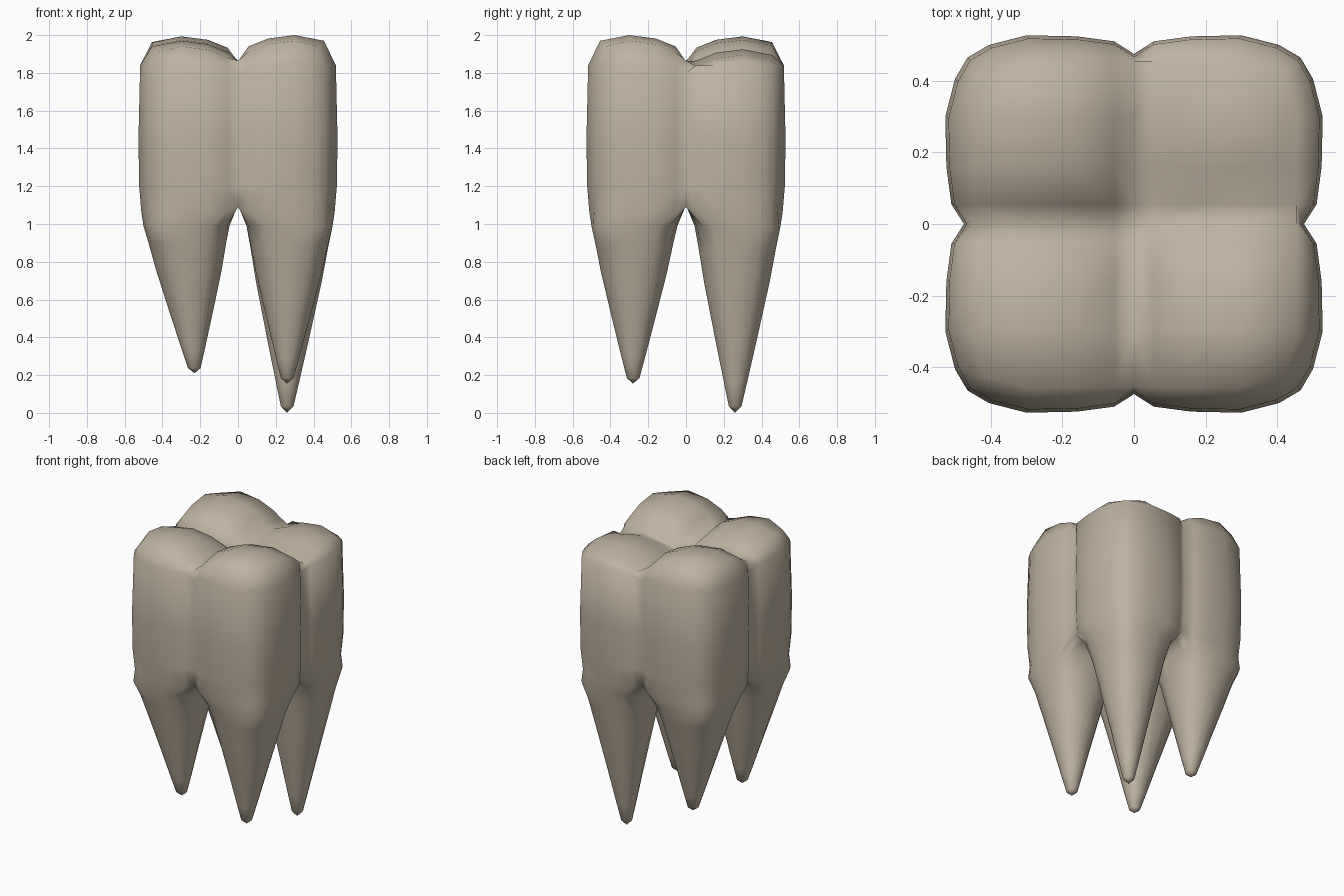
import bpy, bmesh, math
from mathutils import Vector

if "Cube" in bpy.data.objects:
    bpy.data.objects.remove(bpy.data.objects["Cube"])

N = 5  # grid steps across one quarter of the crown
ALONG = [0, .055, .16, .30, .405, .465]      # outline spacing along a side
OUT = [.475, .51, .524, .527, .50, .465]     # outline bulge at those places
INNER = [0, .055, .16, .30, .455]            # spacing on the chewing surface
DROP = [0, .06, .018, 0, .03]                # cusp fall-off
SEAM = [1.80, 1.81, 1.83, 1.86, 1.865, 1.80]  # height of the grooves

# signs of the quarter, cusp height, root tip
QUARTERS = [
    (1, 1, 1.925, (.26, .26, 0.0)),
    (1, -1, 2.0, (.26, .28, .155)),
    (-1, 1, 1.993, (.235, .26, .23)),
    (-1, -1, 1.97, (.23, .27, .21)),
]
# root: fraction of length, radius, squareness
ROOT = [(0, .228, 3.4), (.12, .206, 2.6), (.3, .176, 2.2), (.6, .114, 2),
        (.84, .062, 2), (.965, .034, 2)]


def outline(i, j, s):
    """Point on the outer wall, where i or j equals N."""
    if i == N:
        return OUT[j] * s, ALONG[j] * s
    return ALONG[i] * s, OUT[i] * s


def top_point(i, j, h):
    if N in (i, j):
        x, y = outline(i, j, .983)
        return x, y, (SEAM[N] if 0 in (i, j) else 1.84)
    x, y = INNER[i], INNER[j]
    if i == j == 4:
        x = y = .425
    if 0 in (i, j):
        return x, y, SEAM[max(i, j)]
    return x, y, h - DROP[i] - DROP[j]


bm = bmesh.new()
OUTER = [(N, j) for j in range(N + 1)] + [(i, N) for i in range(N - 1, -1, -1)]
LOOP = OUTER + [(0, j) for j in range(N - 1, -1, -1)] + [(i, 0) for i in range(1, N)]

for sx, sy, h, tip in QUARTERS:
    def vert(p):
        return bm.verts.new((p[0] * sx, p[1] * sy, p[2]))

    def strip(a, b, closed=False):
        n = len(a)
        for k in range(n if closed else n - 1):
            m = (k + 1) % n
            bm.faces.new((a[k], a[m], b[m], b[k]))

    # chewing surface
    grid = {(i, j): vert(top_point(i, j, h)) for i in range(N + 1) for j in range(N + 1)}
    for i in range(N):
        for j in range(N):
            bm.faces.new((grid[i, j], grid[i + 1, j], grid[i + 1, j + 1], grid[i, j + 1]))

    # crown wall
    row = [grid[c] for c in OUTER]
    for z, s in ((1.45, 1.0), (1.2, .993), (1.07, .972)):
        nxt = [vert((*outline(i, j, s), z + (.02 if 0 in (i, j) and z < 1.1 else 0)))
               for i, j in OUTER]
        strip(row, nxt)
        row = nxt

    # underside seams close the loop the root grows from
    step = .475 * .972 / N
    ring = row + [vert((i * step, j * step, 1.10)) for i, j in LOOP[len(OUTER):]]

    # root
    start, end = Vector((.273, .273, .99)), Vector(tip)
    for t, r, p in ROOT:
        c = start.lerp(end, t)
        nxt = []
        for i, j in LOOP:
            u, v = 2 * i / N - 1, 2 * j / N - 1
            d = (abs(u) ** p + abs(v) ** p) ** (1 / p)
            nxt.append(vert((c.x + r * u / d, c.y + r * v / d, c.z)))
        strip(ring, nxt, True)
        ring = nxt
    point = vert(end)
    for k in range(len(ring)):
        bm.faces.new((ring[k], ring[(k + 1) % len(ring)], point))

# join the quarters along the grooves
bmesh.ops.remove_doubles(bm, verts=bm.verts, dist=.001)
bmesh.ops.recalc_face_normals(bm, faces=bm.faces)
for f in bm.faces:
    f.smooth = True

mesh = bpy.data.meshes.new("molar_tooth")
bm.to_mesh(mesh)
bm.free()
tooth = bpy.data.objects.new("molar_tooth", mesh)
bpy.context.collection.objects.link(tooth)

ivory = bpy.data.materials.new("ivory tan")
ivory.diffuse_color = (.52, .45, .35, 1)
ivory.use_nodes = True
ivory.node_tree.nodes["Principled BSDF"].inputs["Base Color"].default_value = ivory.diffuse_color
mesh.materials.append(ivory)
